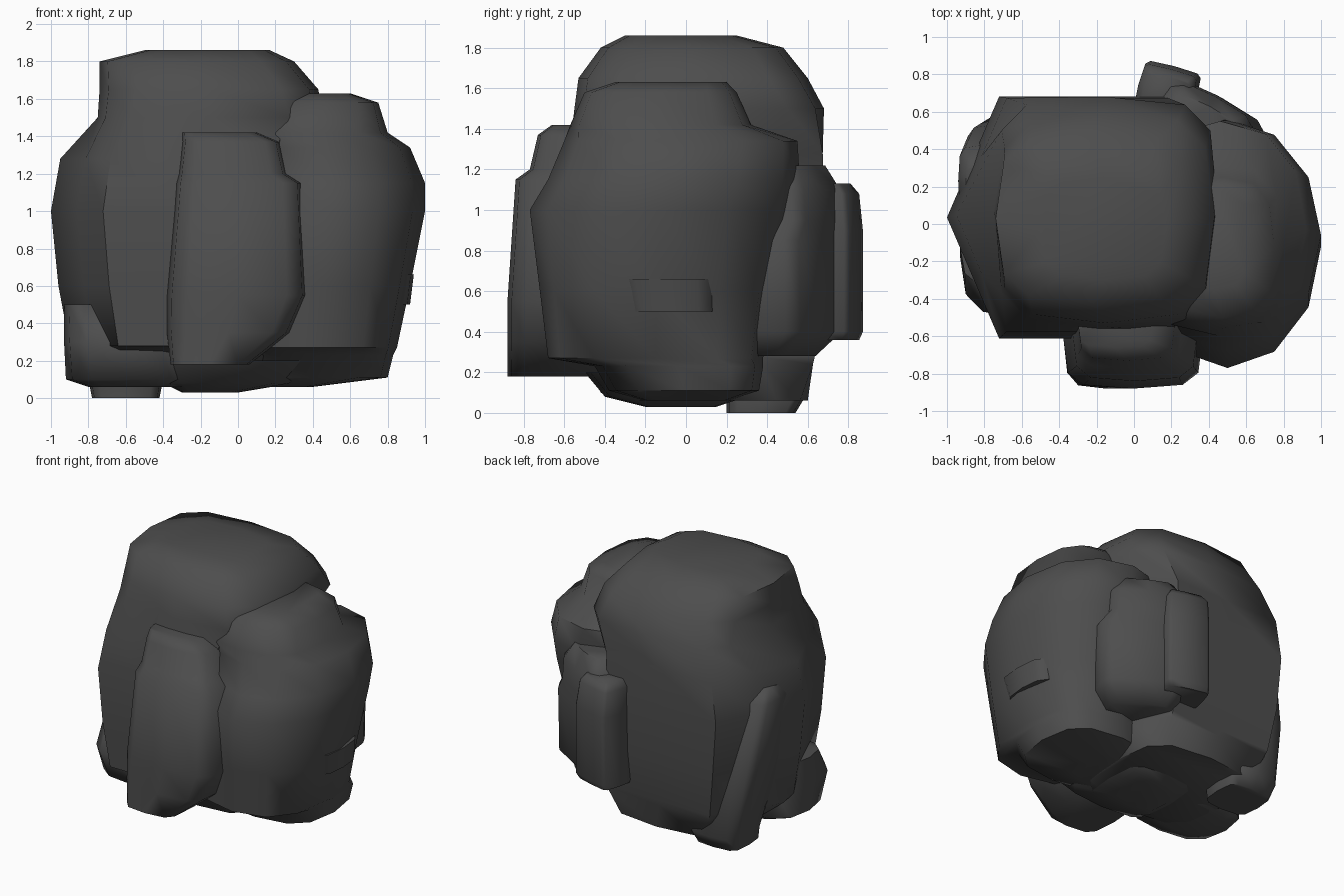
import bpy
import bmesh
import math

default_cube = bpy.data.objects.get("Cube")
if default_cube:
    bpy.data.objects.remove(default_cube, do_unlink=True)

# One dark stone colour
stone = bpy.data.materials.new("dark stone")
stone.use_nodes = True
grey = 0.075
stone.diffuse_color = (grey, grey, grey, 1)
stone.node_tree.nodes["Principled BSDF"].inputs["Base Color"].default_value = stone.diffuse_color


def soften(value, roundness):
    """Push a sine or cosine outward: low roundness gives a squarer outline."""
    return math.copysign(abs(value) ** roundness, value) if abs(value) > 0.001 else 0


def ring(height, left, right, front, back, roundness=0.5, sides=12):
    """Points of one horizontal cross-section, rounded inside its bounds."""
    points = []
    for step in range(sides):
        angle = math.tau * step / sides
        across = soften(math.cos(angle), roundness)
        along = soften(math.sin(angle), roundness)
        points.append(((left + right + across * (right - left)) / 2,
                       (front + back + along * (back - front)) / 2,
                       height))
    return points


def hexagon(**bounds):
    """Cross-section with six corners, pointing left and right, plus edge midpoints."""
    corners = ring(roundness=.7, sides=6, **bounds)
    points = []
    for corner, following in zip(corners, corners[1:] + corners[:1]):
        points += [corner, [(a + b) / 2 for a, b in zip(corner, following)]]
    return points


def rock(name, rings, centre=(0, 0), turn=0):
    """Skin a stack of cross-sections, listed from the top down."""
    bm = bmesh.new()
    loops = [[bm.verts.new(point) for point in section] for section in rings]
    for upper, lower in zip(loops, loops[1:]):
        for i in range(len(upper)):
            bm.faces.new((upper[i - 1], upper[i], lower[i], lower[i - 1]))
    bm.faces.new(loops[0])
    bm.faces.new(loops[-1])
    bmesh.ops.recalc_face_normals(bm, faces=bm.faces)
    mesh = bpy.data.meshes.new(name)
    bm.to_mesh(mesh)
    bm.free()
    mesh.materials.append(stone)
    obj = bpy.data.objects.new(name, mesh)
    obj.location = (*centre, 0)
    obj.rotation_euler.z = math.radians(turn)
    bpy.context.collection.objects.link(obj)
    bpy.ops.object.select_all(action="DESELECT")
    obj.select_set(True)
    bpy.context.view_layer.objects.active = obj
    bpy.ops.object.shade_smooth_by_angle(angle=math.radians(60))


# Tall central boulder: squarish crown, then a wider six-cornered body
rock("main_boulder", [
    ring(height=1.86, left=-.5, right=.17, front=-.3, back=.25, roundness=.6),
    ring(height=1.8, left=-.74, right=.3, front=-.42, back=.48, roundness=.6),
    ring(height=1.65, left=-.74, right=.43, front=-.53, back=.6, roundness=.6),
    ring(height=1.5, left=-.75, right=.45, front=-.55, back=.68),
    hexagon(height=1.28, left=-.95, right=.45, front=-.64, back=.74),
    hexagon(height=1, left=-1, right=.45, front=-.68, back=.75),
    hexagon(height=.6, left=-.96, right=.45, front=-.67, back=.74),
    hexagon(height=.28, left=-.9, right=.45, front=-.65, back=.7),
    hexagon(height=.24, left=-.88, right=.45, front=-.45, back=.68),
    ring(height=.06, left=-.65, right=.3, front=-.3, back=.6, roundness=.6),
])

# Rounded boulder on the left side
rock("side_boulder", [
    ring(height=1.63, left=.25, right=.6, front=-.35, back=.2, roundness=.6),
    ring(height=1.58, left=.2, right=.75, front=-.5, back=.25, roundness=.7),
    ring(height=1.42, left=0, right=.8, front=-.57, back=.32, roundness=.7),
    ring(height=1.34, left=0, right=.92, front=-.6, back=.55, roundness=.9),
    ring(height=1.15, left=0, right=1, front=-.68, back=.56, roundness=1),
    ring(height=1, left=0, right=1, front=-.77, back=.53, roundness=1),
    ring(height=.6, left=0, right=.92, front=-.72, back=.43, roundness=.9),
    ring(height=.27, left=0, right=.85, front=-.68, back=.38, roundness=.8),
    ring(height=.23, left=0, right=.83, front=-.45, back=.38, roundness=.7),
    ring(height=.11, left=0, right=.8, front=-.38, back=.36, roundness=.7),
    ring(height=.06, left=.1, right=.4, front=-.2, back=.2),
])

# Upright slab across the front
rock("front_slab", [
    ring(height=1.42, left=-.3, right=.1, front=-.66, back=-.4),
    ring(height=1.37, left=-.3, right=.22, front=-.73, back=-.3),
    ring(height=1.2, left=-.32, right=.26, front=-.77, back=-.3),
    ring(height=1.15, left=-.33, right=.34, front=-.84, back=-.3),
    ring(height=.55, left=-.38, right=.37, front=-.88, back=-.3),
    ring(height=.35, left=-.38, right=.28, front=-.88, back=-.3),
    ring(height=.18, left=-.36, right=.06, front=-.88, back=-.38),
])

# Diagonal stone behind the side boulder, wider in its lower half
rock("back_stone", [
    ring(height=1.22, left=-.2, right=.2, front=-.2, back=.1),
    ring(height=1.1, left=-.27, right=.27, front=-.2, back=.16),
    ring(height=.95, left=-.27, right=.27, front=-.2, back=.17),
    ring(height=.85, left=-.28, right=.35, front=-.25, back=.17),
    ring(height=.4, left=-.28, right=.33, front=-.25, back=.17),
    ring(height=.28, left=-.2, right=.25, front=-.25, back=.05),
], centre=(.36, .54), turn=-28)

# Small upright stone at the very back
rock("back_pillar", [
    ring(height=1.13, left=-.12, right=.12, front=-.12, back=.04, roundness=.3),
    ring(height=1.08, left=-.15, right=.15, front=-.18, back=.08, roundness=.3),
    ring(height=.9, left=-.15, right=.17, front=-.18, back=.1, roundness=.3),
    ring(height=.4, left=-.15, right=.17, front=-.18, back=.1, roundness=.3),
    ring(height=.36, left=-.15, right=.15, front=-.16, back=.08, roundness=.3),
], centre=(.18, .75), turn=-15)

# Slab leaning against the right side
rock("leaning_slab", [
    ring(height=1.16, left=-.9, right=-.7, front=.1, back=.32),
    ring(height=1.08, left=-.94, right=-.7, front=.04, back=.42),
    ring(height=.6, left=-.9, right=-.6, front=.1, back=.53),
    ring(height=.1, left=-.8, right=-.4, front=.2, back=.6),
    ring(height=0, left=-.78, right=-.42, front=.2, back=.54),
])

# Low stone under the front right corner
rock("base_stone", [
    ring(height=.5, left=-.93, right=-.4, front=-.35, back=.1, roundness=.7),
    ring(height=.3, left=-.93, right=-.3, front=-.5, back=.15, roundness=.7),
    ring(height=.1, left=-.92, right=-.22, front=-.42, back=.15, roundness=.7),
    ring(height=.06, left=-.8, right=-.35, front=-.3, back=.1, roundness=.7),
])

# Flat stone closing the middle of the underside
rock("under_stone", [
    ring(height=.2, left=-.4, right=.4, front=-.5, back=.3),
    ring(height=.08, left=-.4, right=.3, front=-.4, back=.3),
    ring(height=.03, left=-.3, right=0, front=-.2, back=.15),
])

# Chip on the left flank
rock("side_chip", [
    ring(height=.66, left=.6, right=.94, front=-.35, back=.15, roundness=.7),
    ring(height=.5, left=.6, right=.92, front=-.3, back=.15, roundness=.7),
])
